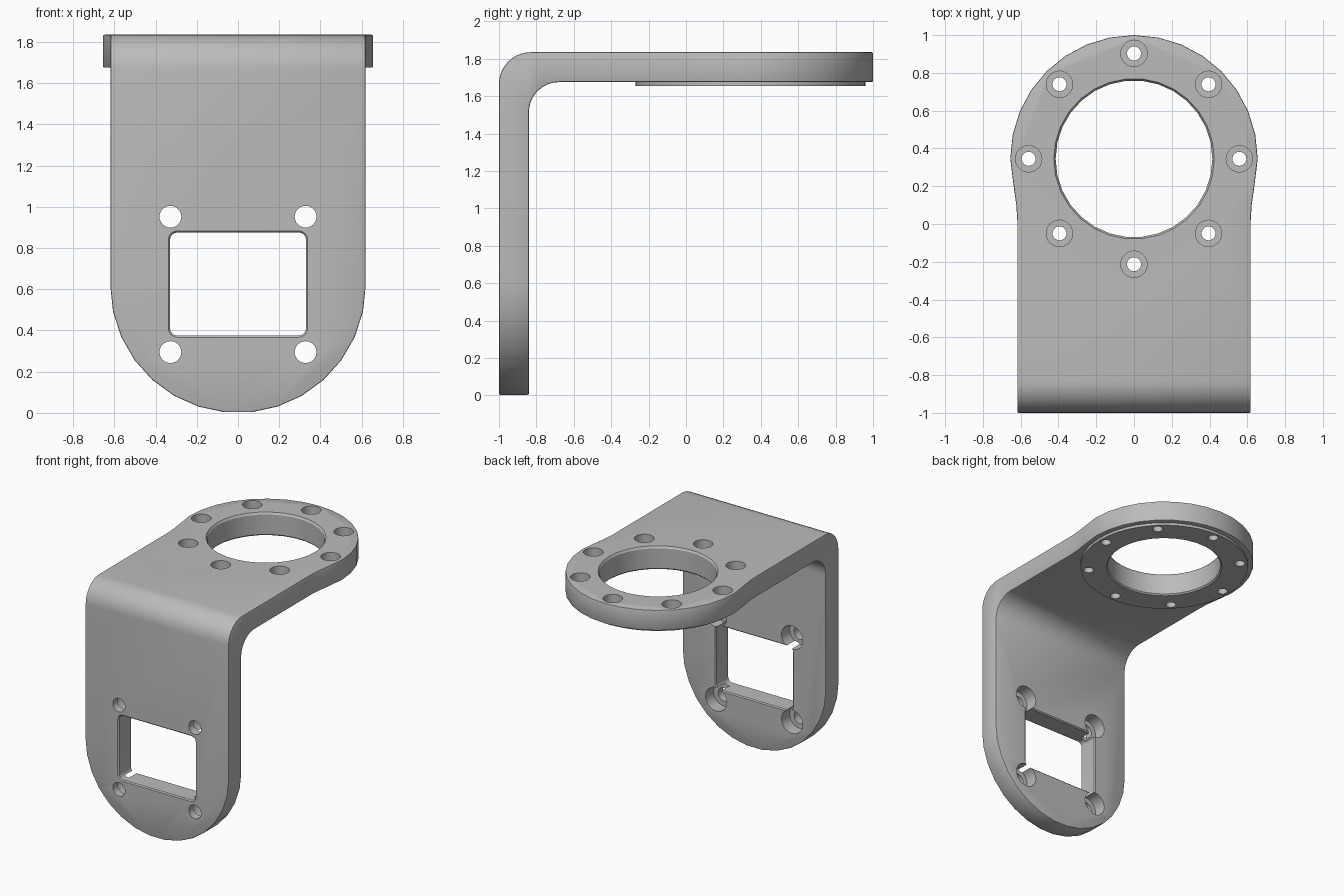
import bpy, bmesh, math
from mathutils import Vector

old = bpy.data.objects.get("Cube")
if old:
    bpy.data.objects.remove(old, do_unlink=True)

grey = bpy.data.materials.new("machined_grey")
grey.use_nodes = True
colour = (0.5, 0.5, 0.5, 1)
grey.diffuse_color = colour
grey.node_tree.nodes["Principled BSDF"].inputs["Base Color"].default_value = colour

HALF, TOP, UNDER, PAD = 0.618, 1.835, 1.675, 1.655   # half width and plate heights
FRONT, BACK = -1.0, -0.84                            # upright plate faces
RING_Y, RING_R = 0.345, 0.655                        # ring centre and radius


def arc(cx, cy, r, a0, a1, n):
    """Points of an arc, angles in degrees, both ends included."""
    angles = [math.radians(a0 + (a1 - a0) * i / n) for i in range(n + 1)]
    return [(cx + r * math.cos(a), cy + r * math.sin(a)) for a in angles]


def circle(cx, cy, r, n=30):
    return arc(cx, cy, r, 0, 360, n)[:-1]


def loft(name, sections, axis):
    """Closed solid through (outline, position) sections along x, y or z."""
    place = {"x": lambda a, b, t: (t, a, b),
             "y": lambda a, b, t: (a, t, b),
             "z": lambda a, b, t: (a, b, t)}[axis]
    bm = bmesh.new()
    rings = [[bm.verts.new(place(a, b, t)) for a, b in outline] for outline, t in sections]
    n = len(rings[0])
    bm.faces.new(rings[0])
    bm.faces.new(rings[-1])
    for low, high in zip(rings, rings[1:]):
        for i in range(n):
            j = (i + 1) % n
            bm.faces.new((low[i], low[j], high[j], high[i]))
    bmesh.ops.recalc_face_normals(bm, faces=bm.faces)
    mesh = bpy.data.meshes.new(name)
    bm.to_mesh(mesh)
    bm.free()
    mesh.materials.append(grey)
    obj = bpy.data.objects.new(name, mesh)
    bpy.context.collection.objects.link(obj)
    return obj


def apply_all(obj):
    bpy.context.view_layer.objects.active = obj
    for mod in list(obj.modifiers):
        bpy.ops.object.modifier_apply(modifier=mod.name)


def combine(obj, tool, operation):
    mod = obj.modifiers.new(operation, "BOOLEAN")
    mod.operation, mod.object, mod.solver = operation, tool, "EXACT"
    apply_all(obj)
    bpy.data.objects.remove(tool, do_unlink=True)


# Bent sheet: L-shaped side profile across the width
profile = ([(BACK, -0.1)] + arc(BACK + 0.16, UNDER - 0.16, 0.16, 180, 90, 8)
           + [(1.2, UNDER), (1.2, TOP)]
           + arc(FRONT + 0.17, TOP - 0.17, 0.17, 90, 180, 10) + [(FRONT, -0.1)])
bracket = loft("bracket", [(profile, -0.8), (profile, 0.8)], "x")

# Plan outline: straight sides flowing into the round ring
neck = [(HALF, 0.02), (0.623, 0.1), (0.636, 0.19)]
plan = ([(-HALF, -1.2), (HALF, -1.2)] + neck
        + arc(0, RING_Y, RING_R, 0, 180, 16)
        + [(-x, y) for x, y in reversed(neck)])
combine(bracket, loft("plan_tool", [(plan, -0.5), (plan, 2.5)], "z"), "INTERSECT")

# Round lower end of the upright plate
lower = arc(0, 0.62, 0.62, 180, 360, 15) + [(0.8, 0.75), (0.8, 2.2), (-0.8, 2.2), (-0.8, 0.75)]
combine(bracket, loft("end_tool", [(lower, -1.3), (lower, 1.3)], "y"), "INTERSECT")

# Slightly broken outer edges
bevel = bracket.modifiers.new("edge_break", "BEVEL")
bevel.width, bevel.segments = 0.007, 2
bevel.limit_method, bevel.angle_limit = "ANGLE", math.radians(50)
bevel.use_clamp_overlap = False
apply_all(bracket)

# Thin round pad beneath the ring
pad = circle(0, RING_Y, 0.615, 48)
combine(bracket, loft("pad_tool", [(pad, PAD), (pad, UNDER + 0.05)], "z"), "UNION")

# Central bore with chamfered rims
bore = [(0.445, PAD - 0.02), (0.415, PAD + 0.01), (0.415, TOP - 0.015), (0.435, TOP + 0.015)]
combine(bracket, loft("bore_tool", [(circle(0, RING_Y, r), z) for r, z in bore], "z"),
        "DIFFERENCE")

# Eight counterbored screw holes around the ring
steps = [(0.037, PAD - 0.1), (0.037, TOP - 0.1), (0.07, TOP - 0.1), (0.07, TOP + 0.1)]
for x, y in circle(0, RING_Y, 0.558, 8):
    combine(bracket, loft("ring_hole_tool", [(circle(x, y, r, 24), z) for r, z in steps], "z"),
            "DIFFERENCE")


# Rectangular window with rounded corners and chamfered rims
def window(grow):
    points = []
    for sx, sz, start in ((1, 1, 0), (-1, 1, 90), (-1, -1, 180), (1, -1, 270)):
        points += arc(sx * 0.295, 0.625 + sz * 0.215, 0.035 + grow, start, start + 90, 4)
    return points


cuts = [(0.018, FRONT - 0.01), (0, FRONT + 0.008), (0, BACK - 0.008), (0.018, BACK + 0.01)]
combine(bracket, loft("window_tool", [(window(g), y) for g, y in cuts], "y"), "DIFFERENCE")

# Four mounting holes, counterbored from the back
steps = [(0.053, FRONT - 0.1), (0.053, BACK - 0.1), (0.092, BACK - 0.1), (0.092, BACK + 0.1)]
for x in (-0.328, 0.328):
    for z in (0.295, 0.952):
        combine(bracket, loft("mount_hole_tool", [(circle(x, z, r, 24), y) for r, y in steps], "y"),
                "DIFFERENCE")

# Smooth curves, sharp edges
bpy.ops.object.select_all(action="DESELECT")
bracket.select_set(True)
bpy.context.view_layer.objects.active = bracket
bpy.ops.object.shade_smooth_by_angle(angle=math.radians(30))
